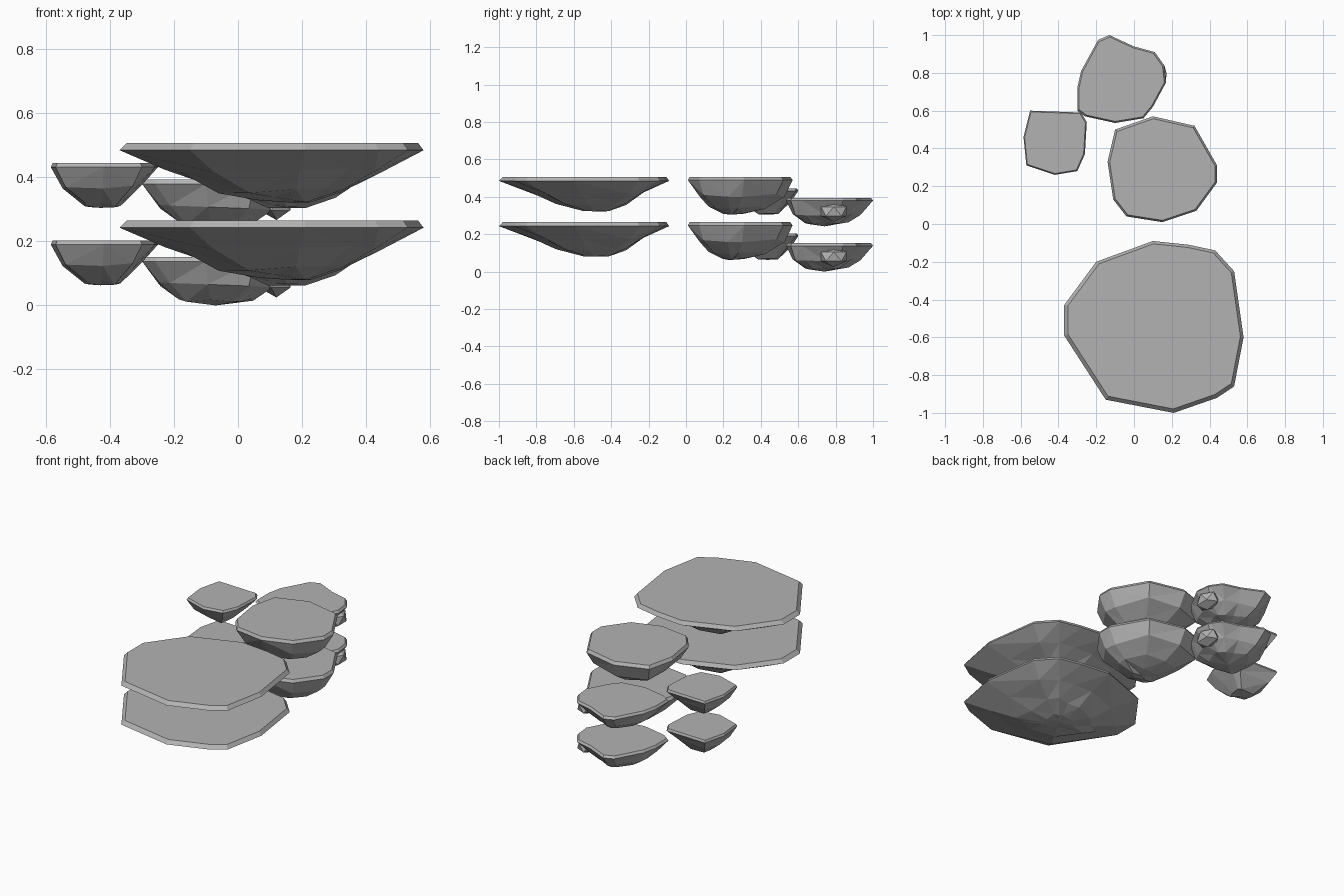
import bpy, bmesh, random
from mathutils import Vector

cube = bpy.data.objects.get("Cube")
if cube:
    bpy.data.objects.remove(cube, do_unlink=True)

TIER_GAP = 0.242
random.seed(4)

stone = bpy.data.materials.new("stone grey")
stone.use_nodes = True
grey = (0.45, 0.45, 0.45, 1)
stone.diffuse_color = grey
stone.node_tree.nodes["Principled BSDF"].inputs["Base Color"].default_value = grey
stone.node_tree.nodes["Principled BSDF"].inputs["Roughness"].default_value = 0.9


def ring(bm, outline, centre, scale, z, wobble=0.0):
    """One loop of the rock: the outline shrunk toward the lowest point."""
    c = Vector(centre)
    verts = []
    for p in outline:
        s = scale * (1 + random.uniform(-wobble, wobble))
        xy = c + (Vector(p) - c) * s
        verts.append(bm.verts.new((xy.x, xy.y, z + random.uniform(-wobble, wobble) * 0.1)))
    return verts


def make_rock(name, outline, centre, top, rim, belly, bottom):
    """Flat-topped rock with a faceted underside; belly lists (scale, height)."""
    bm = bmesh.new()
    loops = [ring(bm, outline, centre, 0.96, top), ring(bm, outline, centre, 1, rim)]
    loops += [ring(bm, outline, centre, s, z, 0.09) for s, z in belly]
    bm.faces.new(loops[0])
    n = len(outline)
    for upper, lower in zip(loops, loops[1:]):
        for i in range(n):
            j = (i + 1) % n
            bm.faces.new((upper[i], upper[j], lower[j], lower[i]))
    tip = bm.verts.new((*centre, bottom))
    for i in range(n):
        bm.faces.new((loops[-1][i], loops[-1][(i + 1) % n], tip))
    bmesh.ops.triangulate(bm, faces=[f for f in bm.faces if len(f.verts) == 4])
    bmesh.ops.recalc_face_normals(bm, faces=bm.faces)
    place_tiers(name, bm)


def place_tiers(name, bm):
    """Turn the bmesh into two linked copies, one above the other."""
    mesh = bpy.data.meshes.new(name)
    bm.to_mesh(mesh)
    bm.free()
    mesh.materials.append(stone)
    for tier, label in enumerate(("lower", "upper")):
        obj = bpy.data.objects.new(f"{label}_{name}", mesh)
        obj.location.z = tier * TIER_GAP
        bpy.context.collection.objects.link(obj)


# Wide front slab
make_rock("large_front_rock",
          [(.1, -.09), (.29, -.11), (.43, -.14), (.53, -.25), (.58, -.6), (.53, -.86),
           (.44, -.92), (.21, -1), (-.15, -.93), (-.37, -.59), (-.37, -.43), (-.2, -.2)],
          centre=(.16, -.47), top=.265, rim=.243,
          belly=[(.7, .18), (.42, .115), (.17, .088)], bottom=.08)

# Middle rock
make_rock("middle_rock",
          [(.1, .57), (.32, .52), (.44, .31), (.44, .22), (.33, .07), (.15, .01),
           (-.04, .04), (-.11, .13), (-.14, .33), (-.1, .5)],
          centre=(.15, .25), top=.265, rim=.247,
          belly=[(.8, .165), (.5, .1), (.2, .07)], bottom=.063)

# Small side rock
make_rock("small_side_rock",
          [(-.55, .6), (-.28, .59), (-.25, .54), (-.26, .37), (-.3, .28), (-.42, .26),
           (-.57, .31), (-.585, .46)],
          centre=(-.43, .44), top=.203, rim=.19,
          belly=[(.74, .13), (.33, .072)], bottom=.063)

# Rear rock
make_rock("rear_rock",
          [(-.13, 1), (-.19, .975), (-.28, .81), (-.3, .72), (-.3, .6), (-.26, .57),
           (-.1, .535), (.05, .56), (.1, .62), (.17, .75), (.16, .84), (.11, .91), (0, .94)],
          centre=(-.07, .74), top=.152, rim=.138,
          belly=[(.8, .065), (.48, .018)], bottom=0)

# Knobbly bulge on the side of the rear rock
bm = bmesh.new()
bmesh.ops.create_icosphere(bm, subdivisions=1, radius=1)
bmesh.ops.scale(bm, vec=(.06, .08, .055), verts=bm.verts)
bmesh.ops.translate(bm, vec=(.12, .79, .08), verts=bm.verts)
place_tiers("rear_rock_bulge", bm)
